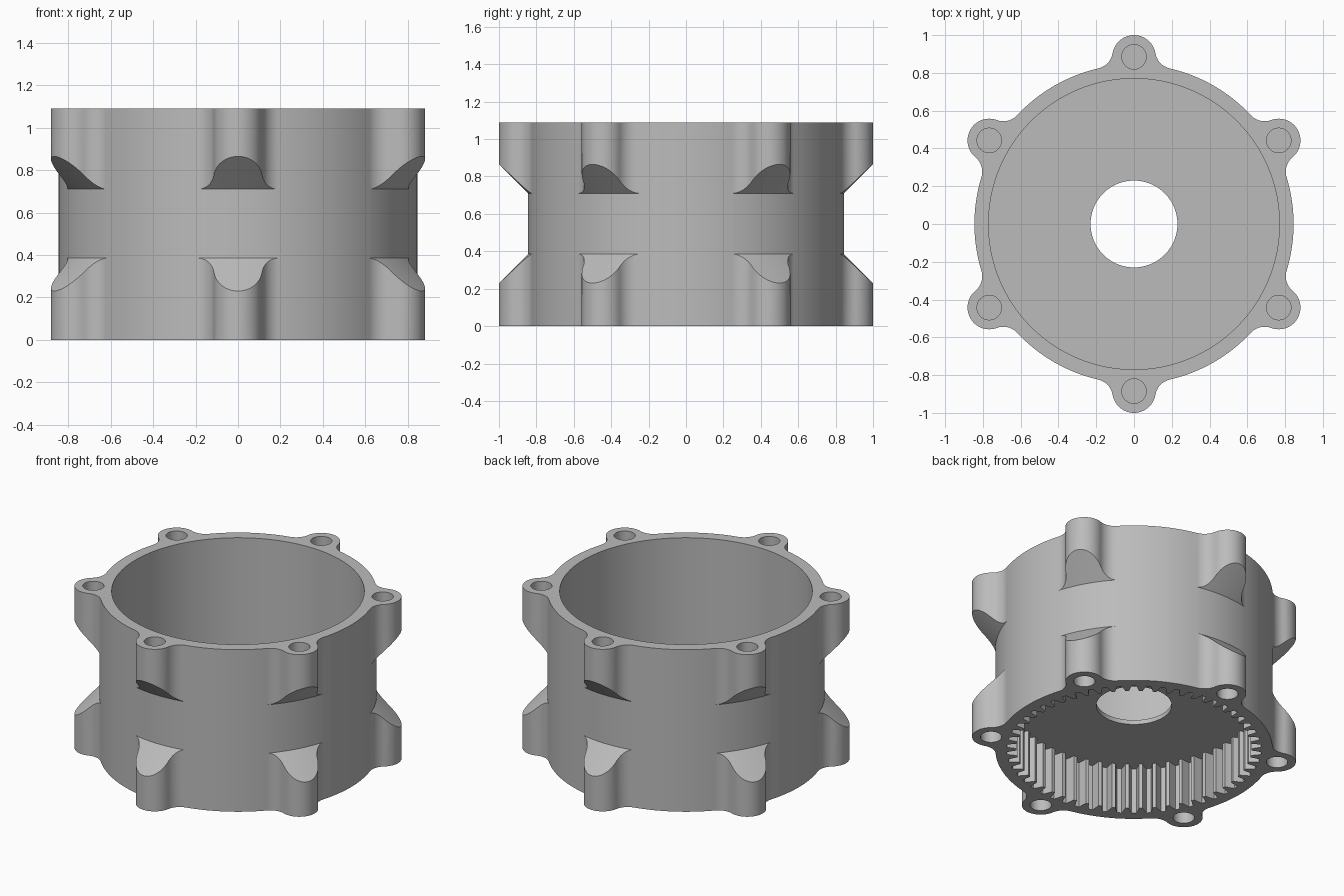
import bpy, bmesh, math
from math import sin, cos, pi, radians, hypot, atan2, acos
from mathutils import Vector, Matrix

cube = bpy.data.objects.get("Cube")
if cube:
    bpy.data.objects.remove(cube)

HEIGHT = 1.09
BODY_R = 0.845
BOSS_R, BOSS_DIST = 0.115, 0.885
FILLET_R = 0.1
BORE_R, HOLE_R, BOLT_R = 0.77, 0.23, 0.065
WEB_LOW, WEB_TOP = 0.31, 0.34
BAND_LOW, BAND_TOP = 0.385, 0.71
TEETH, TIP_R, ROOT_R = 54, 0.715, 0.775

metal = bpy.data.materials.new("grey metal")
metal.use_nodes = True
colour = (0.5, 0.5, 0.5, 1)
metal.diffuse_color = colour
metal.node_tree.nodes["Principled BSDF"].inputs["Base Color"].default_value = colour


def make_object(name, bm):
    bmesh.ops.recalc_face_normals(bm, faces=bm.faces)
    mesh = bpy.data.meshes.new(name)
    bm.to_mesh(mesh)
    bm.free()
    mesh.materials.append(metal)
    obj = bpy.data.objects.new(name, mesh)
    bpy.context.collection.objects.link(obj)
    return obj


def add_prism(bm, outline, low, high):
    base = bm.faces.new([bm.verts.new((x, y, low)) for x, y in outline])
    top = bmesh.ops.extrude_face_region(bm, geom=[base], use_keep_orig=True)
    moved = [v for v in top["geom"] if isinstance(v, bmesh.types.BMVert)]
    bmesh.ops.translate(bm, verts=moved, vec=(0, 0, high - low))


def arc(cx, cy, r, start, end, steps):
    angles = [start + (end - start) * i / steps for i in range(steps + 1)]
    return [Vector((cx + r * cos(a), cy + r * sin(a))) for a in angles]


def circle(cx, cy, r, steps):
    return arc(cx, cy, r, 0, 2 * pi, steps)[:-1]


# One sixth of the outline: half boss, fillet, body arc, mirrored about +x
reach = BODY_R + FILLET_R
span = BOSS_R + FILLET_R
swing = acos((reach**2 + BOSS_DIST**2 - span**2) / (2 * reach * BOSS_DIST))
fx, fy = reach * cos(swing), reach * sin(swing)
lean = atan2(fy, fx - BOSS_DIST)
half = arc(BOSS_DIST, 0, BOSS_R, 0, lean, 12)
half += arc(fx, fy, FILLET_R, lean + pi, swing + pi, 10)[1:]
half += arc(0, 0, BODY_R, swing, pi / 6, 8)[1:]
sector = [Vector((p.x, -p.y)) for p in half[:0:-1]] + half[:-1]
outline = []
for k in range(6):
    turn = Matrix.Rotation(radians(30 + 60 * k), 2)
    outline += [turn @ p for p in sector]

# Outer shell: bosses end in conical chamfers above and below the plain band
bm = bmesh.new()
columns = []
for p in outline:
    r = max(p.length, BODY_R)
    step = r - BODY_R
    d = p.normalized()
    rows = [(r, 0), (r, BAND_LOW - step), (BODY_R, BAND_LOW),
            (BODY_R, BAND_TOP), (r, BAND_TOP + step), (r, HEIGHT)]
    columns.append([bm.verts.new((d.x * q, d.y * q, z)) for q, z in rows])
for i, a in enumerate(columns):
    b = columns[(i + 1) % len(columns)]
    for j in range(len(a) - 1):
        bm.faces.new((a[j], b[j], b[j + 1], a[j + 1]))
bm.faces.new([c[0] for c in columns])
bm.faces.new([c[-1] for c in columns])
bmesh.ops.remove_doubles(bm, verts=bm.verts, dist=0.0001)
housing = make_object("gear_housing", bm)

# Upper bore
bore = bmesh.new()
add_prism(bore, circle(0, 0, BORE_R, 128), WEB_TOP, HEIGHT + 0.1)

# Toothed ring cavity underneath
ring = bmesh.new()
pitch = 2 * pi / TEETH
mid = (TIP_R + ROOT_R) / 2
flank = [(-0.34, ROOT_R), (-0.23, mid), (-0.13, TIP_R),
         (0.13, TIP_R), (0.23, mid), (0.34, ROOT_R)]
teeth = [(r * cos((k + f) * pitch), r * sin((k + f) * pitch))
         for k in range(TEETH) for f, r in flank]
add_prism(ring, teeth, -0.1, WEB_LOW)

# Shaft hole through the web
shaft = bmesh.new()
add_prism(shaft, circle(0, 0, HOLE_R, 64), WEB_LOW - 0.1, WEB_TOP + 0.1)

# Blind bolt holes at both ends of every boss
bolts = bmesh.new()
for k in range(6):
    a = radians(30 + 60 * k)
    spot = circle(BOSS_DIST * cos(a), BOSS_DIST * sin(a), BOLT_R, 32)
    add_prism(bolts, spot, -0.1, 0.2)
    add_prism(bolts, spot, HEIGHT - 0.2, HEIGHT + 0.1)

# Cut each cavity out of the housing
bpy.context.view_layer.objects.active = housing
housing.select_set(True)
for name, cut in (("bore", bore), ("ring", ring), ("shaft", shaft), ("bolts", bolts)):
    cutter = make_object(name + "_cutter", cut)
    cutter.hide_render = True
    mod = housing.modifiers.new(name, "BOOLEAN")
    mod.operation = "DIFFERENCE"
    mod.solver = "EXACT"
    mod.object = cutter
    bpy.ops.object.modifier_apply(modifier=mod.name)
    bpy.data.objects.remove(cutter)

bpy.ops.object.shade_smooth_by_angle(angle=radians(30))
